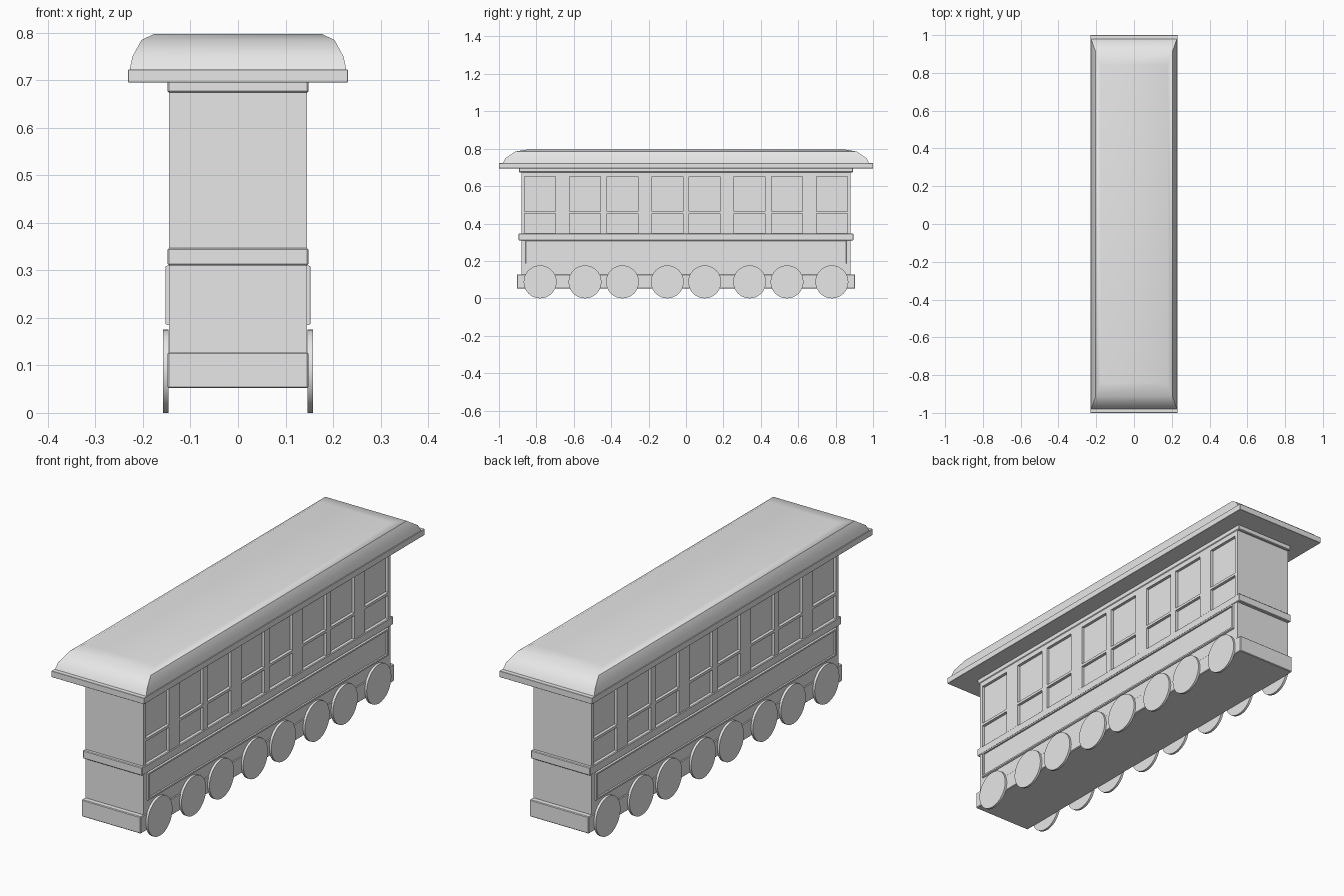
import bpy, bmesh, math
from mathutils import Matrix, Vector

cube = bpy.data.objects.get("Cube")
if cube:
    bpy.data.objects.remove(cube, do_unlink=True)

grey = bpy.data.materials.new("plain grey")
grey.use_nodes = True
grey.diffuse_color = (0.8, 0.8, 0.8, 1)
grey.node_tree.nodes["Principled BSDF"].inputs["Base Color"].default_value = grey.diffuse_color

AXLES = [s * y for s in (-1, 1) for y in (0.10, 0.34, 0.54, 0.78)]
WINDOW_WIDTH = 0.166
WINDOW_ROWS = [(0.347, 0.453), (0.465, 0.652)]
HALF_WIDTH = 0.145


def finish(name, bm, smooth=False):
    bmesh.ops.recalc_face_normals(bm, faces=bm.faces)
    mesh = bpy.data.meshes.new(name)
    bm.to_mesh(mesh)
    bm.free()
    mesh.materials.append(grey)
    ob = bpy.data.objects.new(name, mesh)
    bpy.context.collection.objects.link(ob)
    if smooth:
        bpy.ops.object.select_all(action="DESELECT")
        ob.select_set(True)
        bpy.context.view_layer.objects.active = ob
        bpy.ops.object.shade_smooth_by_angle(angle=math.radians(30))
    return ob


def box(low, high):
    bm = bmesh.new()
    low, high = Vector(low), Vector(high)
    bmesh.ops.create_cube(bm, size=1, matrix=Matrix.Translation((low + high) / 2)
                          @ Matrix.Diagonal((high - low).to_4d()))
    return bm


def slab(name, x, y, z0, z1, bevel=0.003):
    bm = box((-x, -y, z0), (x, y, z1))
    bmesh.ops.bevel(bm, geom=bm.edges[:], offset=bevel, segments=1, affect="EDGES")
    return finish(name, bm)


def cut(bm, point, normal):
    bmesh.ops.bisect_plane(bm, geom=bm.verts[:] + bm.edges[:] + bm.faces[:],
                           plane_co=point, plane_no=normal)


# Body with recessed windows on both sides
bm = box((-HALF_WIDTH, -0.88, 0.1), (HALF_WIDTH, 0.88, 0.70))
for y in AXLES:
    for edge in (-1, 1):
        cut(bm, (0, y + edge * WINDOW_WIDTH / 2, 0), (0, 1, 0))
for row in WINDOW_ROWS:
    for z in row:
        cut(bm, (0, 0, z), (0, 0, 1))
bm.normal_update()
panes = []
for f in bm.faces:
    c = f.calc_center_median()
    in_column = any(abs(c.y - y) < 0.02 for y in AXLES)
    in_row = any(a < c.z < b for a, b in WINDOW_ROWS)
    if abs(f.normal.x) > 0.9 and in_column and in_row:
        panes.append(f)
bmesh.ops.inset_individual(bm, faces=panes, thickness=0.0005, depth=-0.013)
finish("body", bm)

# Chassis, belt and cornice around the body
slab("chassis", 0.148, 0.904, 0.052, 0.128)
slab("belt_rail", 0.148, 0.895, 0.310, 0.347)
slab("cornice", 0.148, 0.892, 0.674, 0.698)
slab("roof_plate", 0.231, 1.0, 0.695, 0.723, 0.001)

# Domed roof lofted from rectangular rings
bm = bmesh.new()
rings = []
for x, y, z in [(0.228, 0.98, 0.722), (0.222, 0.965, 0.75),
                (0.203, 0.912, 0.785), (0.177, 0.84, 0.797)]:
    rings.append([bm.verts.new((sx * x, sy * y, z))
                  for sx, sy in ((-1, -1), (1, -1), (1, 1), (-1, 1))])
for a, b in zip(rings, rings[1:]):
    for i in range(4):
        j = (i + 1) % 4
        bm.faces.new((a[i], a[j], b[j], b[i]))
bm.faces.new(rings[-1])
bm.faces.new(rings[0][::-1])
finish("roof_dome", bm, smooth=True)

for side, label in ((1, "left"), (-1, "right")):
    # Long framed panel under the windows
    xs = sorted((side * 0.14, side * 0.149))
    bm = box((xs[0], -0.857, 0.185), (xs[1], 0.857, 0.310))
    bm.normal_update()
    outer = [f for f in bm.faces if f.normal.x * side > 0.9]
    for thickness, depth in ((0.003, 0.004), (0.010, 0), (0.0005, -0.007)):
        bmesh.ops.inset_individual(bm, faces=outer, thickness=thickness, depth=depth)
    finish(label + "_panel", bm)

    # Wheels
    for n, y in enumerate(sorted(AXLES), 1):
        bm = bmesh.new()
        place = Matrix.Translation((side * 0.152, y, 0.088)) @ Matrix.Rotation(math.pi / 2, 4, "Y")
        bmesh.ops.create_cone(bm, cap_ends=True, segments=32, radius1=0.088,
                              radius2=0.088, depth=0.011, matrix=place)
        finish(f"{label}_wheel_{n}", bm, smooth=True)
